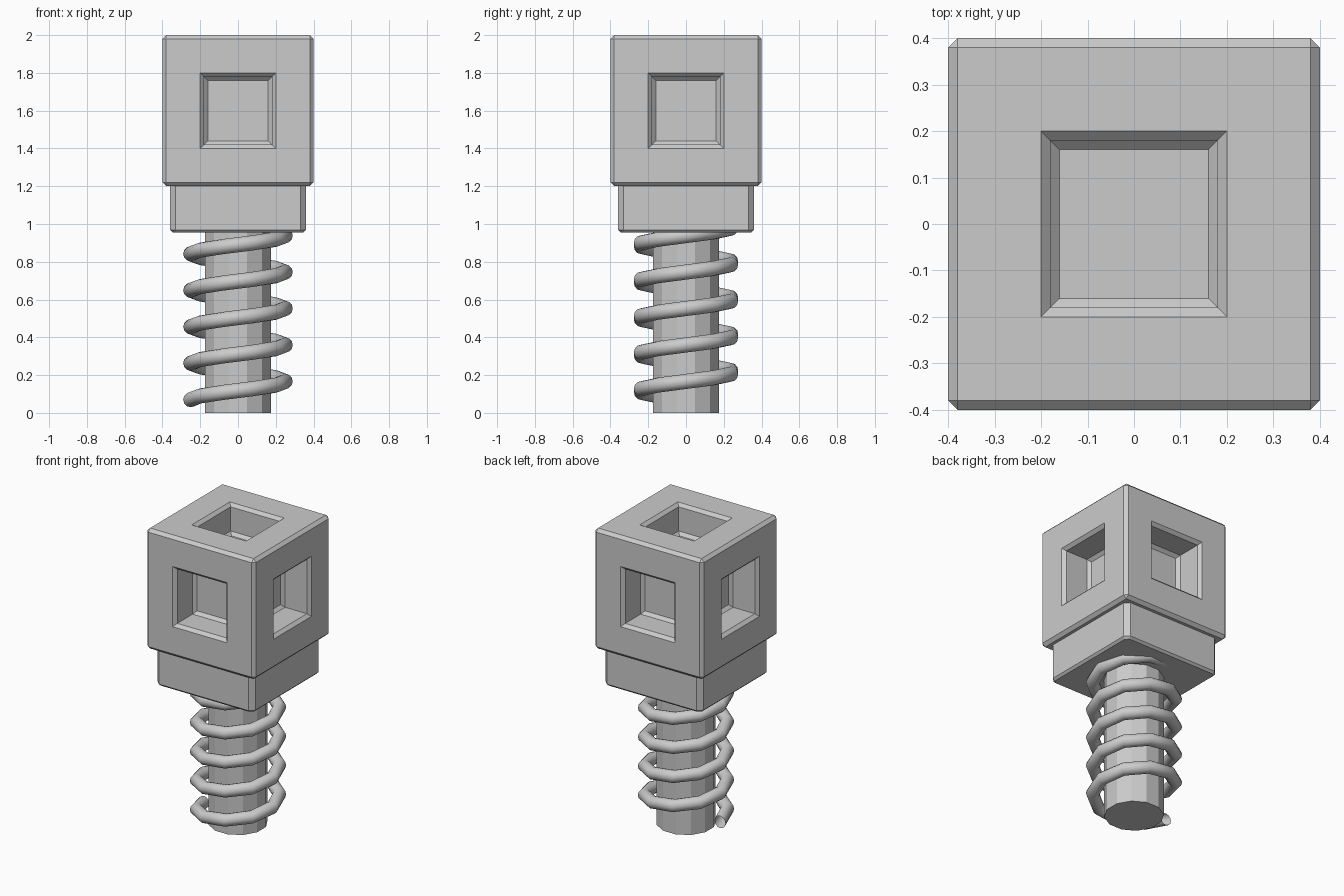
import bpy, bmesh, math
from mathutils import Matrix

default = bpy.data.objects.get("Cube")
if default:
    bpy.data.objects.remove(default, do_unlink=True)

# Single grey material
GREY = (0.6, 0.6, 0.6, 1.0)
grey = bpy.data.materials.new("plain grey")
grey.use_nodes = True
grey.diffuse_color = GREY
grey.node_tree.nodes["Principled BSDF"].inputs["Base Color"].default_value = GREY


def finish(bm, name, smooth=False):
    bm.normal_update()
    mesh = bpy.data.meshes.new(name)
    for f in bm.faces:
        f.smooth = smooth
    bm.to_mesh(mesh)
    bm.free()
    mesh.materials.append(grey)
    obj = bpy.data.objects.new(name, mesh)
    bpy.context.collection.objects.link(obj)
    return obj


def box(width, z0, z1):
    bm = bmesh.new()
    place = (Matrix.Translation((0, 0, (z0 + z1) / 2))
             @ Matrix.Diagonal((width, width, z1 - z0, 1)))
    bmesh.ops.create_cube(bm, size=1, matrix=place)
    return bm


def chamfer(bm, edges, size):
    bmesh.ops.bevel(bm, geom=edges, offset=size, segments=1,
                    profile=0.5, affect='EDGES')
    bm.normal_update()


# Head block with a chamfered square pocket in each exposed side
bm = box(0.8, 1.2, 2.0)
chamfer(bm, bm.edges[:], 0.02)
sides = [f for f in bm.faces if f.calc_area() > 0.5 and f.normal.z > -0.5]
for thickness, depth in ((0.18, 0), (0.02, -0.02), (0, -0.16), (0.02, -0.02)):
    bmesh.ops.inset_individual(bm, faces=sides, thickness=thickness,
                               depth=depth, use_even_offset=True)
    bm.normal_update()
finish(bm, "head_block")

# Collar under the head, with chamfered corners and lower rim
bm = box(0.72, 0.955, 1.21)
chamfer(bm, [e for e in bm.edges
             if abs(e.verts[0].co.z - e.verts[1].co.z) > 0.1], 0.03)
chamfer(bm, [e for e in bm.edges
             if all(v.co.z < 1.0 for v in e.verts)], 0.014)
finish(bm, "collar")

# Faceted central shaft
bm = bmesh.new()
bmesh.ops.create_cone(bm, cap_ends=True, segments=12, radius1=0.18,
                      radius2=0.18, depth=0.98,
                      matrix=Matrix.Translation((0, 0, 0.49))
                      @ Matrix.Rotation(math.radians(15), 4, 'Z'))
finish(bm, "shaft")

# Coil spring, an open tube swept around the shaft
TURNS, STEPS, TUBE_SIDES = 5, 10, 12
COIL_RADIUS, WIRE_RADIUS, PITCH, START_Z = 0.25, 0.04, 0.193, 0.07
bm = bmesh.new()
rings = []
for i in range(TURNS * STEPS + 1):
    turn = i / STEPS
    a = math.pi + math.tau * turn
    ring = []
    for j in range(TUBE_SIDES):
        t = math.tau * j / TUBE_SIDES
        r = COIL_RADIUS + WIRE_RADIUS * math.cos(t)
        z = START_Z + PITCH * turn + WIRE_RADIUS * math.sin(t)
        ring.append(bm.verts.new((r * math.cos(a), r * math.sin(a), z)))
    rings.append(ring)
for low, high in zip(rings, rings[1:]):
    for j in range(TUBE_SIDES):
        k = (j + 1) % TUBE_SIDES
        bm.faces.new((low[j], high[j], high[k], low[k]))
finish(bm, "coil_spring", smooth=True)
